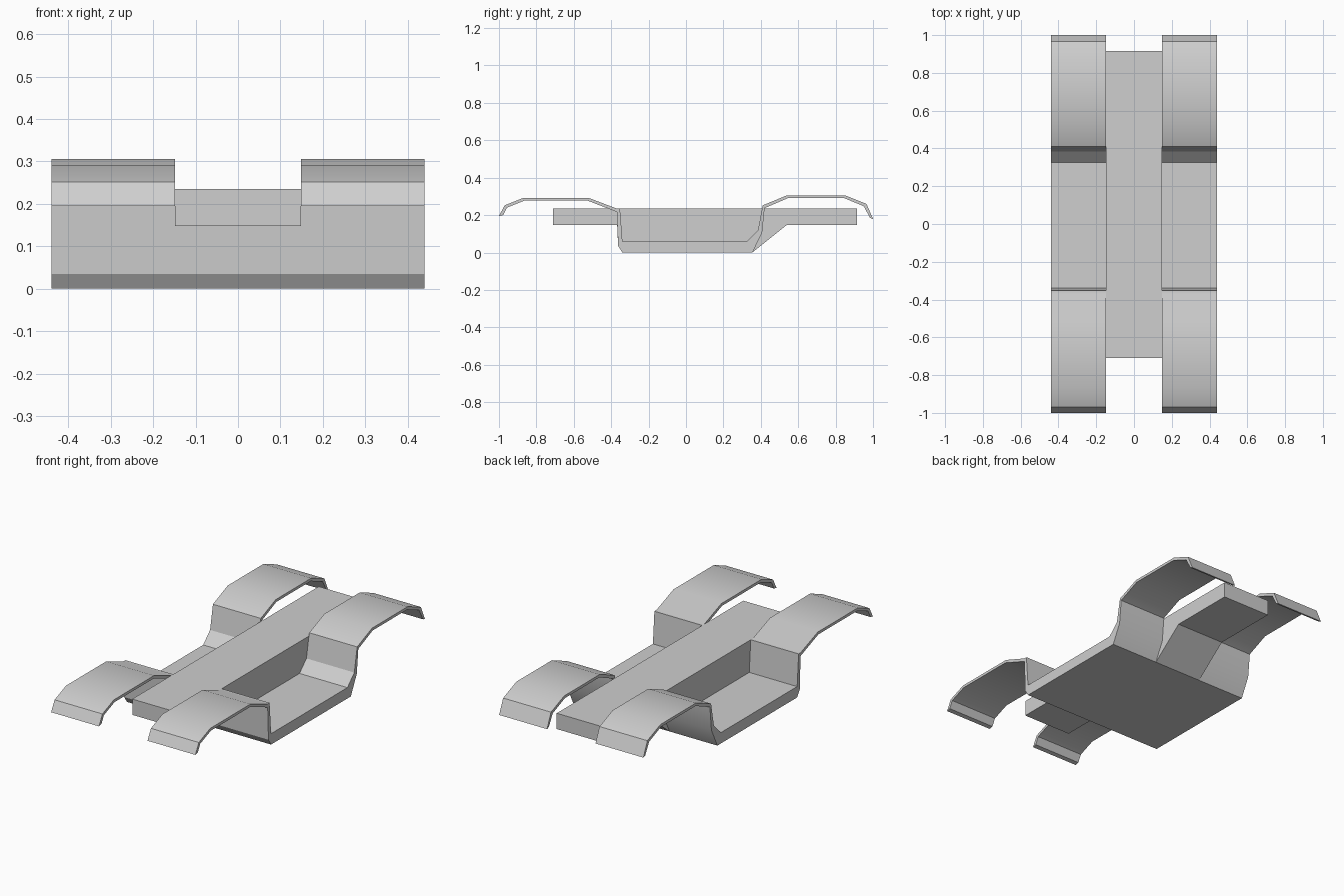
import bpy
import bmesh
import math

if "Cube" in bpy.data.objects:
    bpy.data.objects.remove(bpy.data.objects["Cube"], do_unlink=True)

HALF_WIDTH = 0.44
SPINE_HALF = 0.148

# Single plain grey paint
grey = bpy.data.materials.new("plain_grey")
grey.use_nodes = True
colour = (0.62, 0.62, 0.62, 1)
grey.diffuse_color = colour
grey.node_tree.nodes["Principled BSDF"].inputs["Base Color"].default_value = colour


def extrude_profile(name, profile, x0, x1):
    """Extrude a closed (y, z) side profile between two x positions."""
    bm = bmesh.new()
    face = bm.faces.new([bm.verts.new((x0, y, z)) for y, z in profile])
    result = bmesh.ops.extrude_face_region(bm, geom=[face])
    moved = [v for v in result["geom"] if isinstance(v, bmesh.types.BMVert)]
    bmesh.ops.translate(bm, verts=moved, vec=(x1 - x0, 0, 0))
    bmesh.ops.recalc_face_normals(bm, faces=bm.faces)
    mesh = bpy.data.meshes.new(name)
    bm.to_mesh(mesh)
    bm.free()
    mesh.materials.append(grey)
    obj = bpy.data.objects.new(name, mesh)
    bpy.context.collection.objects.link(obj)
    bpy.ops.object.select_all(action="DESELECT")
    obj.select_set(True)
    bpy.context.view_layer.objects.active = obj
    bpy.ops.object.shade_smooth_by_angle(angle=math.radians(30))
    return obj


# Front fender, floor tray and rear fender as one bent strip per side
upper = [(-1, 0.195), (-0.97, 0.252), (-0.87, 0.292), (-0.52, 0.292),
         (-0.37, 0.235), (-0.353, 0.235), (-0.34, 0.06), (0.325, 0.06),
         (0.385, 0.12), (0.41, 0.252), (0.54, 0.306), (0.85, 0.306),
         (0.965, 0.26), (1, 0.18)]
lower = [(0.984, 0.185), (0.95, 0.248), (0.845, 0.291), (0.545, 0.291),
         (0.42, 0.237), (0.407, 0.105), (0.355, 0), (-0.34, 0),
         (-0.363, 0.035), (-0.37, 0.217), (-0.525, 0.277), (-0.865, 0.277),
         (-0.958, 0.24), (-0.978, 0.2)]
for side, sign in (("left", 1), ("right", -1)):
    extrude_profile(side + "_fender_and_floor", upper + lower,
                    sign * SPINE_HALF, sign * HALF_WIDTH)

# Central chassis spine, with a deep belly and a sloped rear underside
spine = [(-0.71, 0.235), (-0.71, 0.148), (-0.368, 0.148), (-0.363, 0.035),
         (-0.34, 0), (0.355, 0), (0.54, 0.148), (0.915, 0.148), (0.915, 0.235)]
extrude_profile("chassis_spine", spine, -SPINE_HALF, SPINE_HALF)
